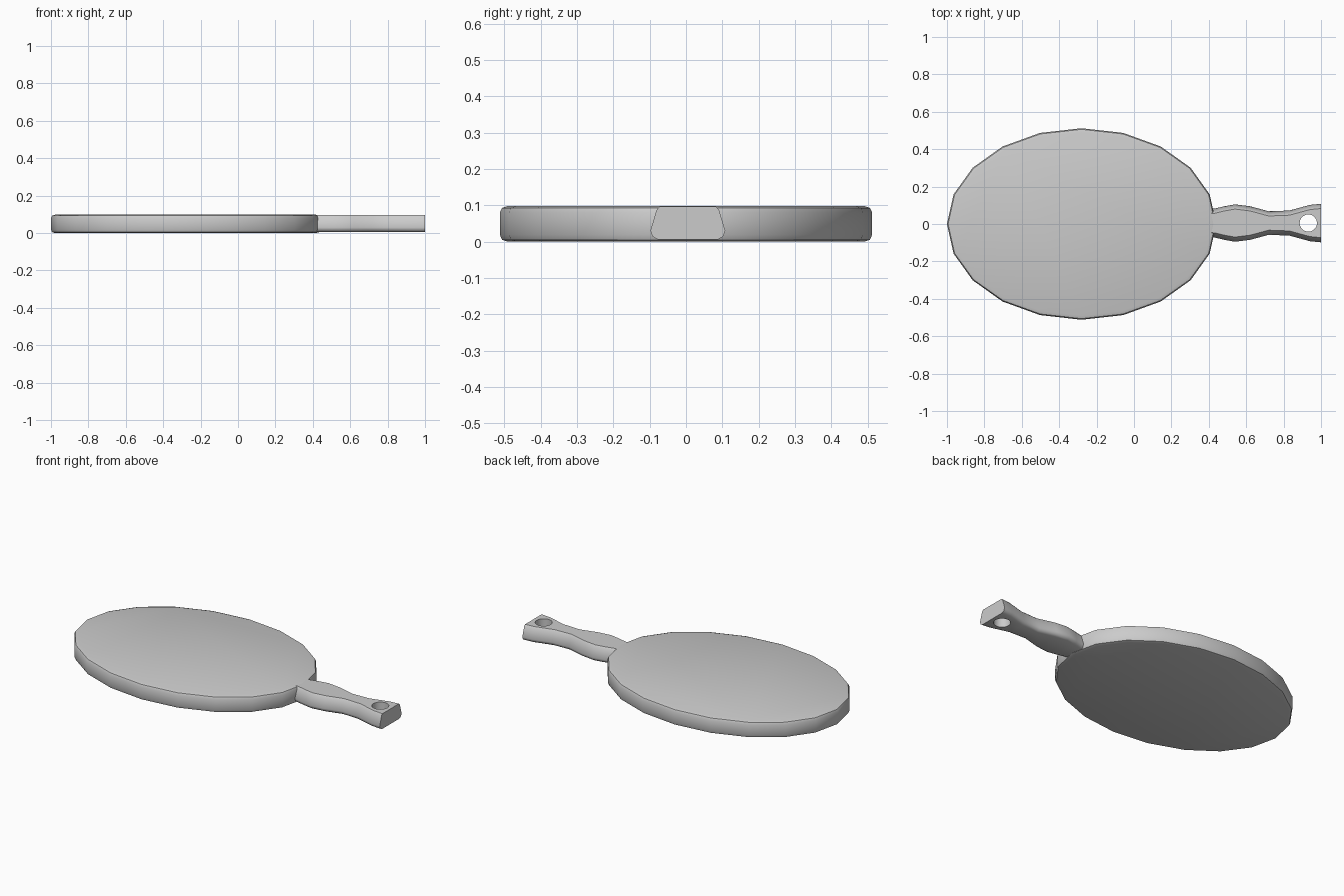
import bpy, bmesh
from math import cos, sin, pi

if "Cube" in bpy.data.objects:
    bpy.data.objects.remove(bpy.data.objects["Cube"])


def loft(name, rings):
    """Skin a list of equal-length closed rings and cap both ends."""
    bm = bmesh.new()
    rows = [[bm.verts.new(p) for p in ring] for ring in rings]
    n = len(rows[0])
    for a, b in zip(rows, rows[1:]):
        for i in range(n):
            j = (i + 1) % n
            bm.faces.new((a[i], a[j], b[j], b[i]))
    bm.faces.new(rows[0])
    bm.faces.new(rows[-1])
    bmesh.ops.recalc_face_normals(bm, faces=bm.faces)
    mesh = bpy.data.meshes.new(name)
    bm.to_mesh(mesh)
    bm.free()
    obj = bpy.data.objects.new(name, mesh)
    bpy.context.collection.objects.link(obj)
    return obj


def ellipse(cx, cy, rx, ry, z, n):
    return [(cx + rx * cos(2 * pi * i / n), cy + ry * sin(2 * pi * i / n), z)
            for i in range(n)]


def smooth(obj, angle):
    bpy.ops.object.select_all(action='DESELECT')
    obj.select_set(True)
    bpy.context.view_layer.objects.active = obj
    bpy.ops.object.shade_smooth_by_angle(angle=angle)


# Oval board: 20 sides with softly rounded rims (inset, height)
rim = [(0.022, 0.0), (0.006, 0.005), (0.0, 0.019),
       (0.0, 0.08), (0.006, 0.093), (0.022, 0.098)]
board = loft("board", [ellipse(-0.28, 0, 0.72 - d, 0.512 - d, z, 20)
                       for d, z in rim])
smooth(board, 0.7)

# Wavy handle: (x, half width), with a section that narrows upward
stations = [(0.36, 0.075), (0.43, 0.077), (0.48, 0.089), (0.54, 0.100),
            (0.62, 0.090), (0.72, 0.063), (0.83, 0.067), (0.94, 0.097),
            (1.0, 0.103)]
half = [(0.083, 0.006), (0.097, 0.014), (0.103, 0.030),
        (0.086, 0.087), (0.078, 0.096)]


def section(x, w):
    right = [(x, 0.005 + y - 0.103 + w, z) for y, z in half]
    left = [(x, 0.005 - (y - 0.103 + w), z) for y, z in reversed(half)]
    return right + left


handle = loft("handle", [section(x, w) for x, w in stations])

# Hanging hole through the handle end
cutter = loft("hole_cutter", [ellipse(0.932, 0.005, 0.046, 0.046, z, 32)
                              for z in (-0.1, 0.2)])
cutter.hide_render = True
mod = handle.modifiers.new("hole", 'BOOLEAN')
mod.operation = 'DIFFERENCE'
mod.solver = 'EXACT'
mod.object = cutter
bpy.context.view_layer.objects.active = handle
bpy.ops.object.modifier_apply(modifier="hole")
bpy.data.objects.remove(cutter)
smooth(handle, 0.8)
